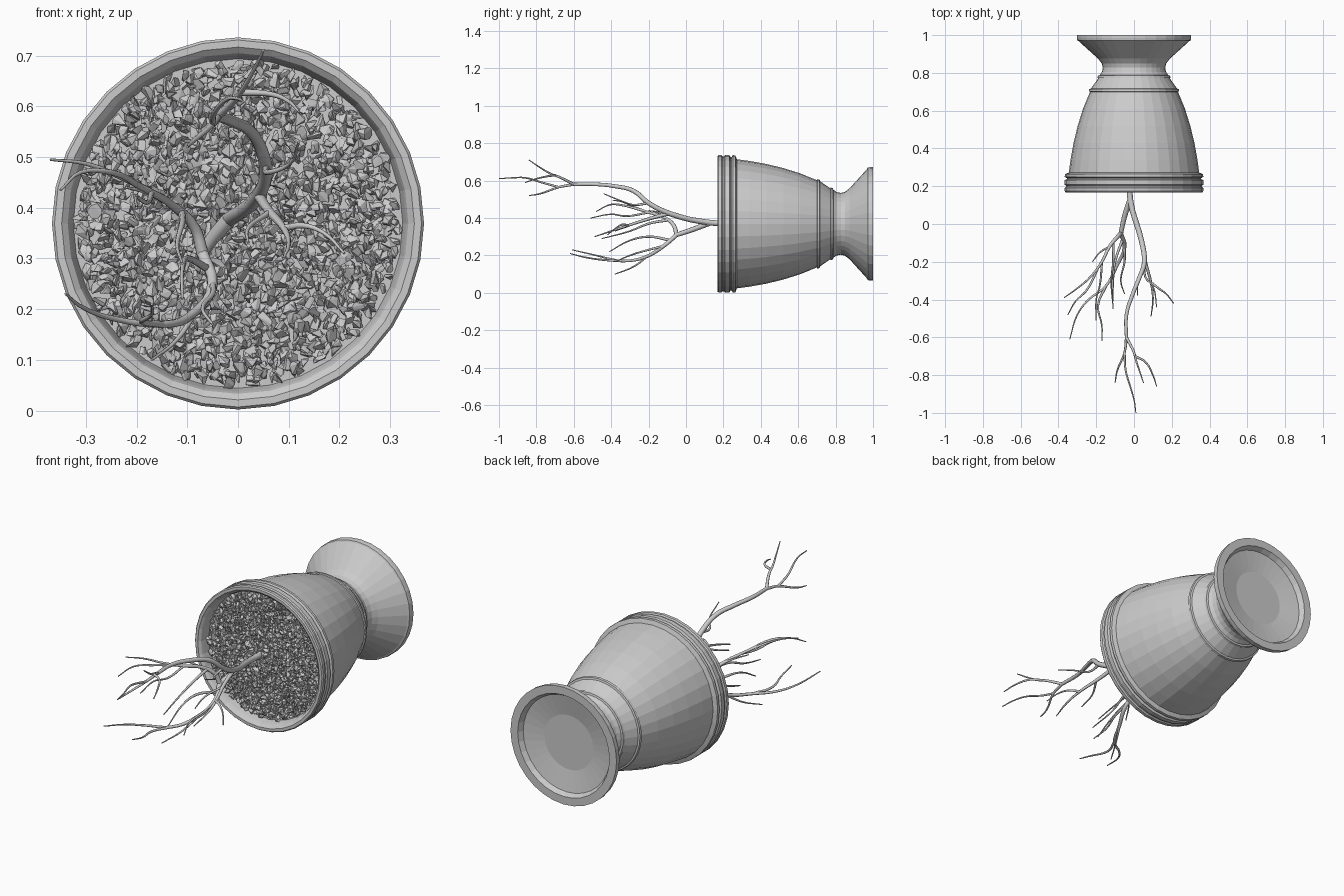
import bpy, bmesh, math, random
from mathutils import Vector, Euler

if "Cube" in bpy.data.objects:
    bpy.data.objects.remove(bpy.data.objects["Cube"])

random.seed(4)
CZ = 0.369  # height of the pot's axis
SIDES = 32


def make_object(name, verts, faces):
    me = bpy.data.meshes.new(name)
    me.from_pydata(verts, [], faces)
    ob = bpy.data.objects.new(name, me)
    bpy.context.collection.objects.link(ob)
    return ob


def lathe(name, profile):
    """Spin (y, radius) points round the lying pot's axis."""
    verts, faces = [], []
    for y, r in profile:
        for i in range(SIDES):
            a = 2 * math.pi * i / SIDES
            verts.append((r * math.sin(a), y, CZ + r * math.cos(a)))
    for k in range(len(profile) - 1):
        for i in range(SIDES):
            j = (i + 1) % SIDES
            faces.append((k * SIDES + i, k * SIDES + j, (k + 1) * SIDES + j, (k + 1) * SIDES + i))
    faces.append(tuple(range(SIDES)))
    last = (len(profile) - 1) * SIDES
    faces.append(tuple(range(last + SIDES - 1, last - 1, -1)))
    ob = make_object(name, verts, faces)
    bm = bmesh.new()
    bm.from_mesh(ob.data)
    bmesh.ops.recalc_face_normals(bm, faces=bm.faces)
    bm.to_mesh(ob.data)
    bm.free()
    return ob


# Urn lying on its side: soil floor, lip, banded rim, bell body, neck, flared foot
lathe("pot", [
    (0.225, 0.325), (0.19, 0.332), (0.178, 0.336), (0.168, 0.348), (0.168, 0.362),
    (0.174, 0.367), (0.190, 0.367), (0.196, 0.361), (0.203, 0.361), (0.208, 0.367),
    (0.232, 0.367), (0.238, 0.356), (0.243, 0.356), (0.250, 0.367), (0.264, 0.366),
    (0.272, 0.345), (0.34, 0.336), (0.43, 0.320), (0.52, 0.298), (0.61, 0.270),
    (0.70, 0.233), (0.702, 0.239), (0.714, 0.237), (0.717, 0.228), (0.772, 0.189),
    (0.774, 0.194), (0.785, 0.191), (0.788, 0.182), (0.805, 0.170), (0.828, 0.165),
    (0.850, 0.171), (0.875, 0.190), (0.968, 0.293), (0.972, 0.301), (0.984, 0.303),
    (1.0, 0.303), (1.0, 0.262), (0.975, 0.248), (0.955, 0.14)])


# Gravel: a few random convex chips, scattered over the opening
def chip():
    bm = bmesh.new()
    for _ in range(11):
        v = Vector([random.gauss(0, 1) for _ in range(3)]).normalized()
        bm.verts.new((v.x, v.y * 0.8, v.z * 0.6))
    res = bmesh.ops.convex_hull(bm, input=bm.verts)
    bm.verts.index_update()
    data = [v.co.copy() for v in bm.verts], [[v.index for v in f.verts] for f in bm.faces]
    bm.free()
    return data


chips = [chip() for _ in range(16)]
verts, faces = [], []
COUNT = 1500
for n in range(COUNT):
    r = 0.316 * math.sqrt((n + 0.5) / COUNT)
    a = n * 2.39996 + random.uniform(-0.05, 0.05)
    centre = Vector((r * math.sin(a), random.uniform(0.205, 0.225), CZ + r * math.cos(a)))
    rot = Euler([random.uniform(0, 6.28) for _ in range(3)]).to_matrix()
    size = random.uniform(0.012, 0.021)
    vs, fs = random.choice(chips)
    base = len(verts)
    verts += [centre + rot @ v * size for v in vs]
    faces += [[base + i for i in f] for f in fs]
make_object("gravel", verts, faces)


# Bare branches: tapered tubes, each (start radius, end radius, points)
def branch(name, r0, r1, pts):
    cu = bpy.data.curves.new(name, 'CURVE')
    cu.dimensions = '3D'
    cu.bevel_depth = 1.0
    cu.bevel_resolution = 2
    cu.resolution_u = 4
    cu.use_fill_caps = True
    sp = cu.splines.new('BEZIER')
    sp.bezier_points.add(len(pts) - 1)
    for i, (bp, p) in enumerate(zip(sp.bezier_points, pts)):
        bp.co = p
        bp.handle_left_type = bp.handle_right_type = 'AUTO'
        bp.radius = r0 + (r1 - r0) * i / (len(pts) - 1)
    ob = bpy.data.objects.new(name, cu)
    bpy.context.collection.objects.link(ob)


T = 0.0025
fork, left_fork, top_fork = (-.02, .13, .375), (-.07, -.05, .31), (-.04, -.6, .58)
# Trunk and long upper limb
branch("trunk", .016, .009, [(-.02, .23, .372), fork, (.04, -.09, .425), (.055, -.2, .48),
                             (.03, -.28, .545), (-.01, -.38, .57), (-.04, -.48, .58), top_fork])
branch("top_twig_a", .008, T, [top_fork, (0, -.68, .62), (.01, -.72, .635), (.03, -.78, .67), (.05, -.84, .71)])
branch("top_twig_b", .007, T, [(.005, -.7, .628), (.06, -.73, .625), (.1, -.8, .61), (.12, -.86, .59)])
branch("top_twig_c", .008, T, [top_fork, (-.05, -.68, .565), (-.09, -.78, .53), (-.1, -.84, .52)])
branch("top_twig_d", .006, T, [(-.05, -.68, .565), (-.045, -.77, .59), (-.02, -.86, .615),
                               (0, -.93, .615), (.01, -1, .61)])
# Right limb
branch("right_limb", .011, T, [(.04, -.09, .425), (.06, -.2, .395), (.09, -.31, .36),
                               (.1, -.4, .33), (.09, -.49, .30)])
branch("right_twig_a", .007, T, [(.09, -.31, .36), (.13, -.34, .365), (.17, -.37, .35), (.21, -.42, .31)])
branch("right_twig_b", .007, T, [(.055, -.2, .48), (.06, -.28, .47), (.1, -.33, .485), (.12, -.44, .53)])
branch("right_twig_c", .006, T, [(.06, -.22, .39), (.02, -.3, .36), (.02, -.38, .33)])
# Left limb, splitting into upper and lower sprays
branch("left_limb", .015, .012, [fork, (-.05, .04, .34), left_fork])
branch("left_upper", .012, T, [left_fork, (-.085, -.065, .36), (-.13, -.12, .405), (-.17, -.2, .43),
                               (-.23, -.28, .46), (-.3, -.34, .487), (-.37, -.39, .495)])
branch("left_upper_twig_a", .007, T, [(-.19, -.23, .44), (-.25, -.35, .47), (-.31, -.41, .47), (-.35, -.48, .435)])
branch("left_upper_twig_b", .006, T, [(-.13, -.12, .405), (-.18, -.15, .43), (-.22, -.2, .44)])
branch("left_upper_twig_c", .008, T, [(-.11, -.09, .39), (-.11, -.2, .37), (-.12, -.3, .33), (-.11, -.45, .29)])
branch("left_upper_twig_d", .006, T, [(-.17, -.2, .43), (-.18, -.32, .41), (-.2, -.4, .42), (-.2, -.51, .4)])
branch("left_lower", .012, T, [left_fork, (-.05, -.12, .25), (-.09, -.22, .19), (-.15, -.33, .17),
                               (-.24, -.4, .18), (-.3, -.48, .2), (-.34, -.61, .23)])
branch("left_lower_twig_a", .007, T, [(-.15, -.33, .17), (-.19, -.43, .175), (-.17, -.54, .19), (-.17, -.62, .21)])
branch("left_lower_twig_b", .006, T, [(-.08, -.2, .2), (-.12, -.28, .14), (-.17, -.38, .1)])
branch("left_mid_twig_a", .008, T, [(-.06, -.08, .28), (-.1, -.2, .30), (-.11, -.3, .28), (-.11, -.41, .22)])
branch("left_mid_twig_b", .007, T, [(-.05, -.12, .25), (-.05, -.2, .23), (-.07, -.3, .2), (-.05, -.37, .17)])
